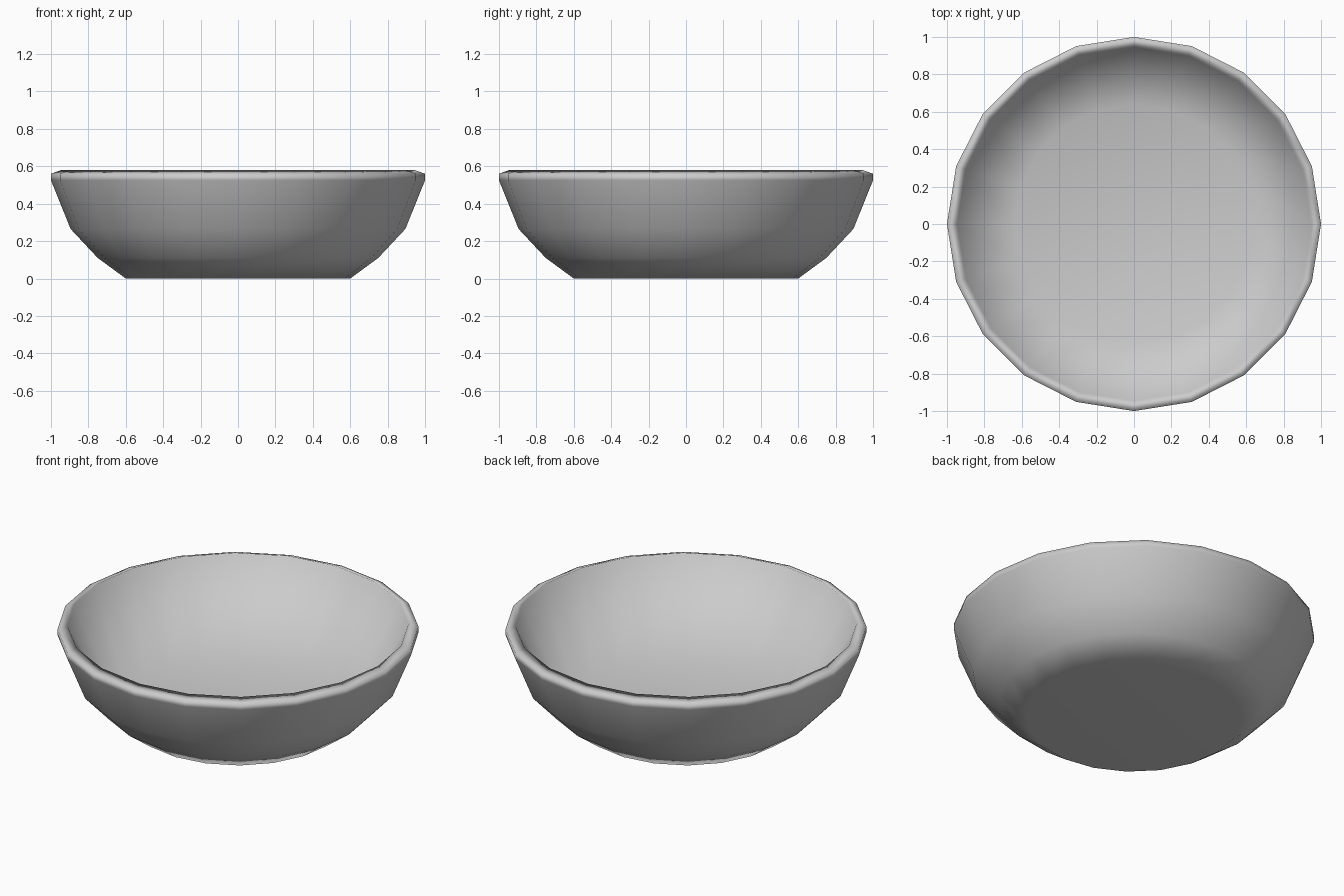
import bpy, bmesh, math

if "Cube" in bpy.data.objects:
    bpy.data.objects.remove(bpy.data.objects["Cube"])

SIDES = 20
# Profile (radius, height): underside, outer wall, rim, inner wall, inner floor
profile = [(0, 0), (0.6, 0), (0.75, 0.11), (0.895, 0.265), (1.0, 0.525),
           (1.0, 0.56), (0.945, 0.58), (0.64, 0.06)]

# Lathe the profile into a bowl
bm = bmesh.new()
verts = [bm.verts.new((r, 0, z)) for r, z in profile[1:]]
edges = [bm.edges.new(pair) for pair in zip(verts, verts[1:])]
bmesh.ops.spin(bm, geom=verts + edges, cent=(0, 0, 0), axis=(0, 0, 1),
               angle=math.tau, steps=SIDES, use_duplicate=False)
bmesh.ops.remove_doubles(bm, verts=bm.verts, dist=0.0005)
# Close the base and the inner floor with single flat faces
bmesh.ops.holes_fill(bm, edges=[e for e in bm.edges if e.is_boundary], sides=0)
bmesh.ops.recalc_face_normals(bm, faces=bm.faces)
for face in bm.faces:
    face.smooth = True

mesh = bpy.data.meshes.new("bowl")
bm.to_mesh(mesh)
bm.free()
bowl = bpy.data.objects.new("bowl", mesh)
bpy.context.collection.objects.link(bowl)

# Let the large faces dominate the shading, as on the flat base and floor
weighted = bowl.modifiers.new("weighted_shading", 'WEIGHTED_NORMAL')
weighted.mode = 'FACE_AREA'
